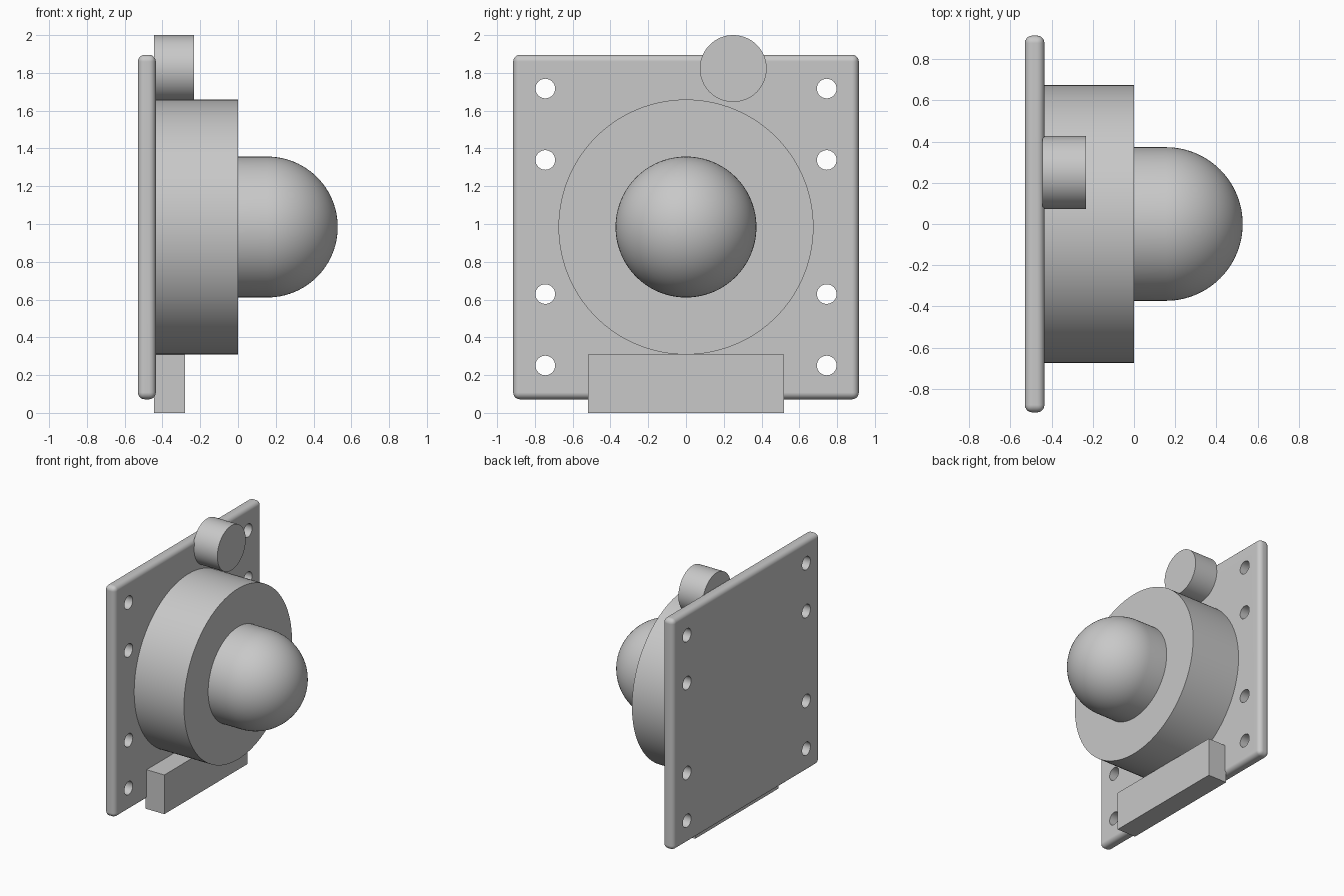
import bpy, bmesh, math
from mathutils import Matrix

if "Cube" in bpy.data.objects:
    bpy.data.objects.remove(bpy.data.objects["Cube"], do_unlink=True)

GREY = (0.58, 0.58, 0.58, 1)
grey = bpy.data.materials.new("light grey")
grey.use_nodes = True
grey.diffuse_color = GREY
grey.node_tree.nodes["Principled BSDF"].inputs["Base Color"].default_value = GREY

PLATE_BACK, PLATE_FRONT = -0.53, -0.435
SEAT = PLATE_FRONT - 0.01      # parts sink slightly into the plate
CENTRE_Z = 0.984


def make_object(name, bm):
    bmesh.ops.recalc_face_normals(bm, faces=bm.faces)
    mesh = bpy.data.meshes.new(name)
    bm.to_mesh(mesh)
    bm.free()
    mesh.materials.append(grey)
    obj = bpy.data.objects.new(name, mesh)
    bpy.context.collection.objects.link(obj)
    return obj


def activate(obj):
    bpy.ops.object.select_all(action="DESELECT")
    obj.select_set(True)
    bpy.context.view_layer.objects.active = obj


def smooth(obj):
    activate(obj)
    bpy.ops.object.shade_smooth_by_angle(angle=math.radians(35))


def box(name, x, y, z):
    bm = bmesh.new()
    bmesh.ops.create_cube(bm, size=1)
    for v in bm.verts:
        for i, span in enumerate((x, y, z)):
            v.co[i] = span[0] if v.co[i] < 0 else span[1]
    return make_object(name, bm)


def add_cylinder(bm, x0, x1, y, z, radius, segments):
    place = Matrix.Translation(((x0 + x1) / 2, y, z)) @ Matrix.Rotation(math.pi / 2, 4, "Y")
    bmesh.ops.create_cone(bm, cap_ends=True, segments=segments, radius1=radius,
                          radius2=radius, depth=x1 - x0, matrix=place)


def cylinder(name, x0, x1, y, z, radius, segments=96):
    bm = bmesh.new()
    add_cylinder(bm, x0, x1, y, z, radius, segments)
    obj = make_object(name, bm)
    smooth(obj)
    return obj


# Mounting plate with rounded edges and two columns of screw holes
plate = box("mounting_plate", (PLATE_BACK, PLATE_FRONT), (-0.915, 0.915), (0.072, 1.896))
bm = bmesh.new()
for y in (-0.745, 0.745):
    for offset in (-0.733, -0.355, 0.355, 0.733):
        add_cylinder(bm, PLATE_BACK - 0.1, PLATE_FRONT + 0.1, y, CENTRE_Z + offset, 0.052, 32)
cutter = make_object("screw_hole_cutter", bm)
cutter.hide_render = True

bevel = plate.modifiers.new("rounded edges", "BEVEL")
bevel.width = 0.036
bevel.segments = 5
holes = plate.modifiers.new("screw holes", "BOOLEAN")
holes.operation = "DIFFERENCE"
holes.solver = "EXACT"
holes.object = cutter
activate(plate)
for modifier in (bevel, holes):
    bpy.ops.object.modifier_apply(modifier=modifier.name)
bpy.data.objects.remove(cutter, do_unlink=True)
smooth(plate)
plate.modifiers.new("flat face normals", "WEIGHTED_NORMAL").keep_sharp = True

# Round housing, small knob and lower block
cylinder("round_housing", SEAT, 0, 0, CENTRE_Z, 0.675, 128)
cylinder("top_knob", SEAT, -0.232, 0.25, 1.823, 0.177, 64)
box("lower_block", (SEAT, -0.28), (-0.52, 0.52), (0, 0.31))

# Dome: short barrel ending in a hemisphere, spun around the x axis
RADIUS, BARREL, RINGS = 0.373, 0.155, 24
profile = [(-0.01, 0), (-0.01, RADIUS)]
for i in range(RINGS + 1):
    a = math.pi / 2 * i / RINGS
    profile.append((BARREL + RADIUS * math.sin(a), RADIUS * math.cos(a)))
bm = bmesh.new()
verts = [bm.verts.new((x, r, CENTRE_Z)) for x, r in profile]
edges = [bm.edges.new(pair) for pair in zip(verts, verts[1:])]
bmesh.ops.spin(bm, geom=verts + edges, cent=(0, 0, CENTRE_Z), axis=(1, 0, 0),
               angle=math.tau, steps=96, use_merge=True)
bmesh.ops.remove_doubles(bm, verts=bm.verts, dist=0.0001)
smooth(make_object("dome", bm))
